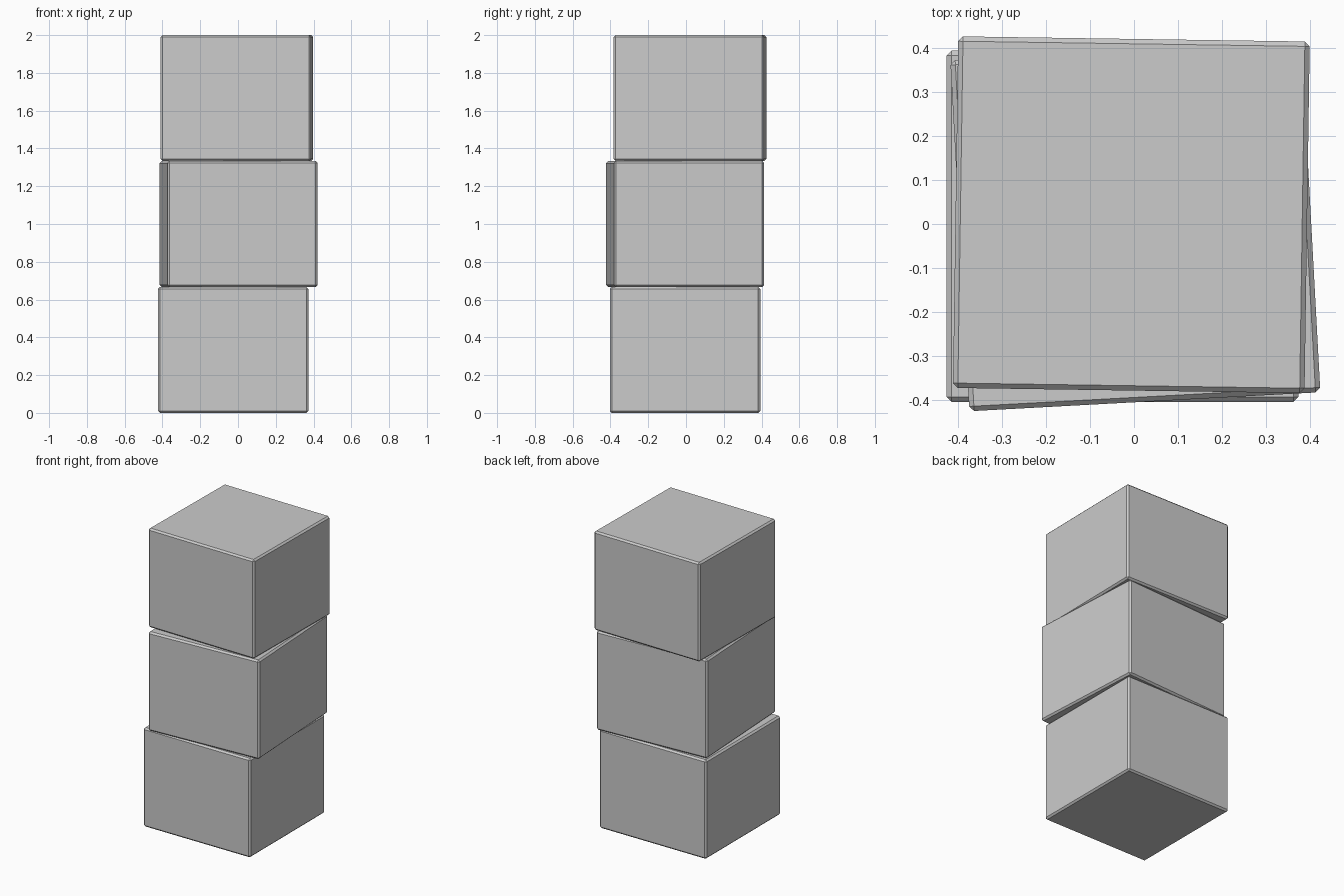
import bpy
from math import radians

if "Cube" in bpy.data.objects:
    bpy.data.objects.remove(bpy.data.objects["Cube"])

SIDE, HEIGHT, BEVEL = 0.797, 2 / 3, 0.011


def add_block(name, level, x, y, turn):
    bpy.ops.mesh.primitive_cube_add(
        size=1, location=(x, y, (level + 0.5) * HEIGHT), rotation=(0, 0, radians(turn)))
    block = bpy.context.object
    block.name = name
    block.scale = (SIDE, SIDE, HEIGHT)
    bpy.ops.object.transform_apply(location=False, rotation=False, scale=True)
    bevel = block.modifiers.new("edge_chamfer", 'BEVEL')
    bevel.width = BEVEL
    bevel.segments = 1
    return block


# Three stacked blocks, each slightly shifted and turned
add_block("bottom_block", 0, -0.026, -0.005, 0)
add_block("middle_block", 1, 0.003, -0.005, 3.1)
add_block("top_block", 2, -0.006, 0.021, -0.85)
